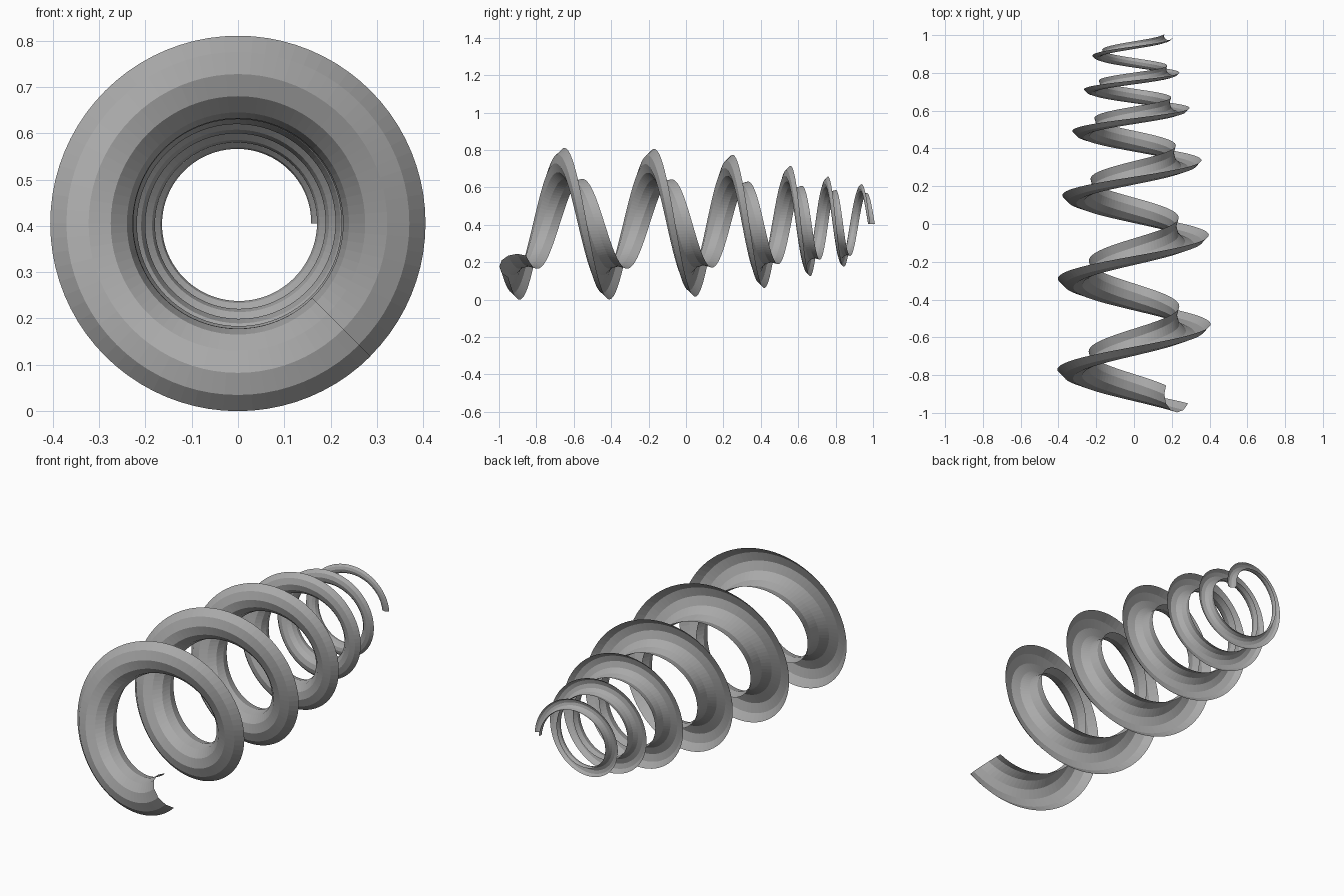
import bpy, bmesh
from math import sin, cos, pi, radians

cube = bpy.data.objects.get("Cube")
if cube:
    bpy.data.objects.remove(cube)

AXIS_Z = 0.405
STEPS_PER_QUARTER = 20
START, END = -0.5, 23.0          # quarter turns, zero at the bottom

# Outer rim position along the axis (each half turn) and rim radius (each turn)
RIM_Y = [-1.13, -.89, -.65, -.41, -.17, .05, .25, .42, .56, .665, .76, .845, .94, 1.03]
RIM_R = [.405, .405, .396, .357, .294, .24, .203]


def smooth_lookup(values, t):
    """Catmull-Rom interpolation of evenly spaced values."""
    i = max(0, min(int(t), len(values) - 2))
    f = t - i
    b, c = values[i], values[i + 1]
    a = values[i - 1] if i else 2 * b - c
    d = values[i + 2] if i + 2 < len(values) else 2 * c - b
    return b + f / 2 * (c - a + f * (2*a - 5*b + 4*c - d + f * (3*(b - c) + d - a)))


def section(bm, q):
    """Half-round channel section, bulging forward, at quarter turn q."""
    rim = smooth_lookup(RIM_R, (q + 1) / 4)
    size = (rim - 0.135) / 2.83
    centre_r = rim - size * cos(pi / 6)
    centre_y = smooth_lookup(RIM_Y, (q + 2) / 2) + size / 2
    turn = -(q + 1) * pi / 2
    verts = []
    for deg in range(-30, -211, -30):
        r = centre_r + size * cos(radians(deg))
        y = centre_y + size * sin(radians(deg))
        verts.append(bm.verts.new((r * cos(turn), y, AXIS_Z + r * sin(turn))))
    return verts


# Tapering coil: sweep the channel section along the shrinking helix
bm = bmesh.new()
count = int((END - START) * STEPS_PER_QUARTER)
rows = [section(bm, START + (END - START) * i / count) for i in range(count + 1)]
for a, b in zip(rows, rows[1:]):
    for j in range(len(a) - 1):
        bm.faces.new((a[j], b[j], b[j + 1], a[j + 1]))
bm.normal_update()
# The bulging side faces the front
if sum(f.normal.y for f in bm.faces) > 0:
    bmesh.ops.reverse_faces(bm, faces=bm.faces)

mesh = bpy.data.meshes.new("spiral_coil")
bm.to_mesh(mesh)
bm.free()
coil = bpy.data.objects.new("spiral_coil", mesh)
bpy.context.collection.objects.link(coil)

# Plain grey
grey = bpy.data.materials.new("plain_grey")
grey.use_nodes = True
colour = (0.4, 0.4, 0.4, 1)
grey.diffuse_color = colour
grey.node_tree.nodes["Principled BSDF"].inputs["Base Color"].default_value = colour
mesh.materials.append(grey)
